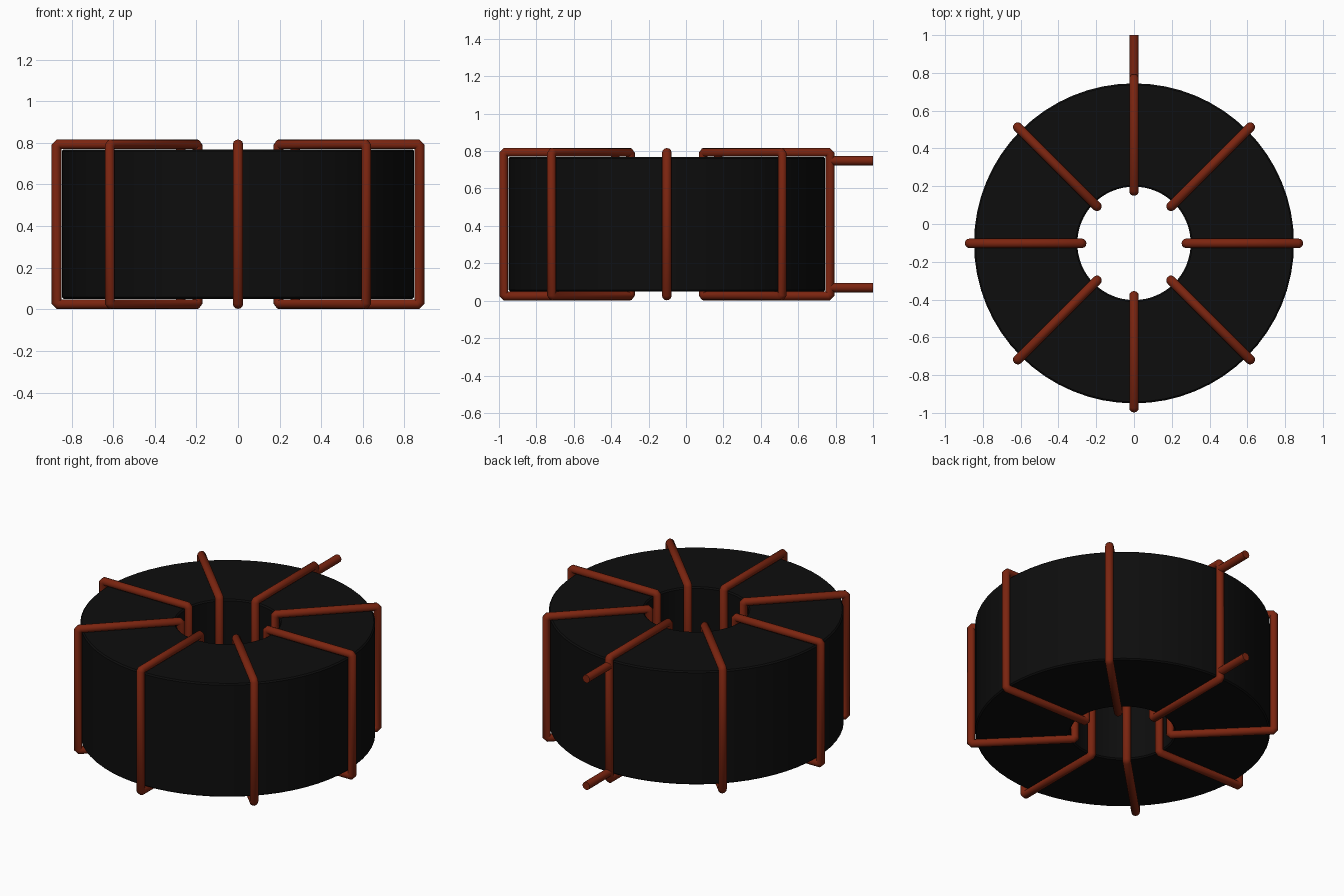
import bpy, bmesh, math
from mathutils import Vector, Matrix

if "Cube" in bpy.data.objects:
    bpy.data.objects.remove(bpy.data.objects["Cube"])

CY = -0.1025               # coil centre in y
Z0, Z1 = 0.05, 0.768       # core bottom and top
R_IN, R_OUT = 0.30, 0.847  # core radii
WIRE = 0.025               # wire radius
TURNS = 8


def material(name, color, rough):
    m = bpy.data.materials.new(name)
    m.use_nodes = True
    m.diffuse_color = color
    bsdf = m.node_tree.nodes["Principled BSDF"]
    bsdf.inputs["Base Color"].default_value = color
    bsdf.inputs["Roughness"].default_value = rough
    return m


black = material("black ferrite", (0.004, 0.004, 0.004, 1), 0.6)
copper = material("copper enamel", (0.2, 0.018, 0.005, 1), 0.5)


def finish(obj, mat, angle):
    obj.data.materials.clear()
    obj.data.materials.append(mat)
    bpy.ops.object.select_all(action='DESELECT')
    obj.select_set(True)
    bpy.context.view_layer.objects.active = obj
    bpy.ops.object.shade_smooth_by_angle(angle=math.radians(angle))


def wire(name, points, cyclic):
    """Round wire swept along a path of points."""
    cu = bpy.data.curves.new(name + "_path", 'CURVE')
    cu.dimensions = '3D'
    cu.bevel_depth = WIRE
    cu.bevel_resolution = 4
    cu.use_fill_caps = not cyclic
    sp = cu.splines.new('POLY')
    sp.points.add(len(points) - 1)
    for p, co in zip(sp.points, points):
        p.co = (*co, 1)
    sp.use_cyclic_u = cyclic
    tmp = bpy.data.objects.new(name + "_path", cu)
    bpy.context.collection.objects.link(tmp)
    dg = bpy.context.evaluated_depsgraph_get()
    mesh = bpy.data.meshes.new_from_object(tmp.evaluated_get(dg))
    bpy.data.objects.remove(tmp)
    mesh.name = name
    obj = bpy.data.objects.new(name, mesh)
    bpy.context.collection.objects.link(obj)
    finish(obj, copper, 50)


# Ring core: a bevelled rectangular section spun round the z axis
b = 0.008
section = [(R_IN + b, Z0), (R_OUT - b, Z0), (R_OUT, Z0 + b), (R_OUT, Z1 - b),
           (R_OUT - b, Z1), (R_IN + b, Z1), (R_IN, Z1 - b), (R_IN, Z0 + b)]
bm = bmesh.new()
vs = [bm.verts.new((r, 0, z)) for r, z in section]
edges = [bm.edges.new((vs[i], vs[(i + 1) % len(vs)])) for i in range(len(vs))]
bmesh.ops.spin(bm, geom=vs + edges, cent=(0, 0, 0), axis=(0, 0, 1),
               angle=math.tau, steps=64, use_merge=False)
bmesh.ops.remove_doubles(bm, verts=bm.verts, dist=1e-4)
bmesh.ops.recalc_face_normals(bm, faces=bm.faces)
bmesh.ops.translate(bm, verts=bm.verts, vec=(0, CY, 0))
mesh = bpy.data.meshes.new("ring_core")
bm.to_mesh(mesh)
bm.free()
core = bpy.data.objects.new("ring_core", mesh)
bpy.context.collection.objects.link(core)
finish(core, black, 30)

# Wire turns: rectangular loops with clipped corners, spaced round the core
ri, ro = R_IN - WIRE, 0.8975 - WIRE
zb, zt = Z0 - WIRE, Z1 + WIRE
c = 0.01
loop = [(ri + c, zb), (ro - c, zb), (ro, zb + c), (ro, zt - c),
        (ro - c, zt), (ri + c, zt), (ri, zt - c), (ri, zb + c)]
for i in range(TURNS):
    turn = Matrix.Translation((0, CY, 0)) @ Matrix.Rotation(math.tau * i / TURNS, 4, 'Z')
    wire(f"wire_turn_{i + 1}", [turn @ Vector((r, 0, z)) for r, z in loop], True)

# Two straight leads leaving the back turn
for name, z in (("upper_lead", 0.748), ("lower_lead", 0.07)):
    wire(name, [(0, CY + ro, z), (0, 1.0, z)], False)
